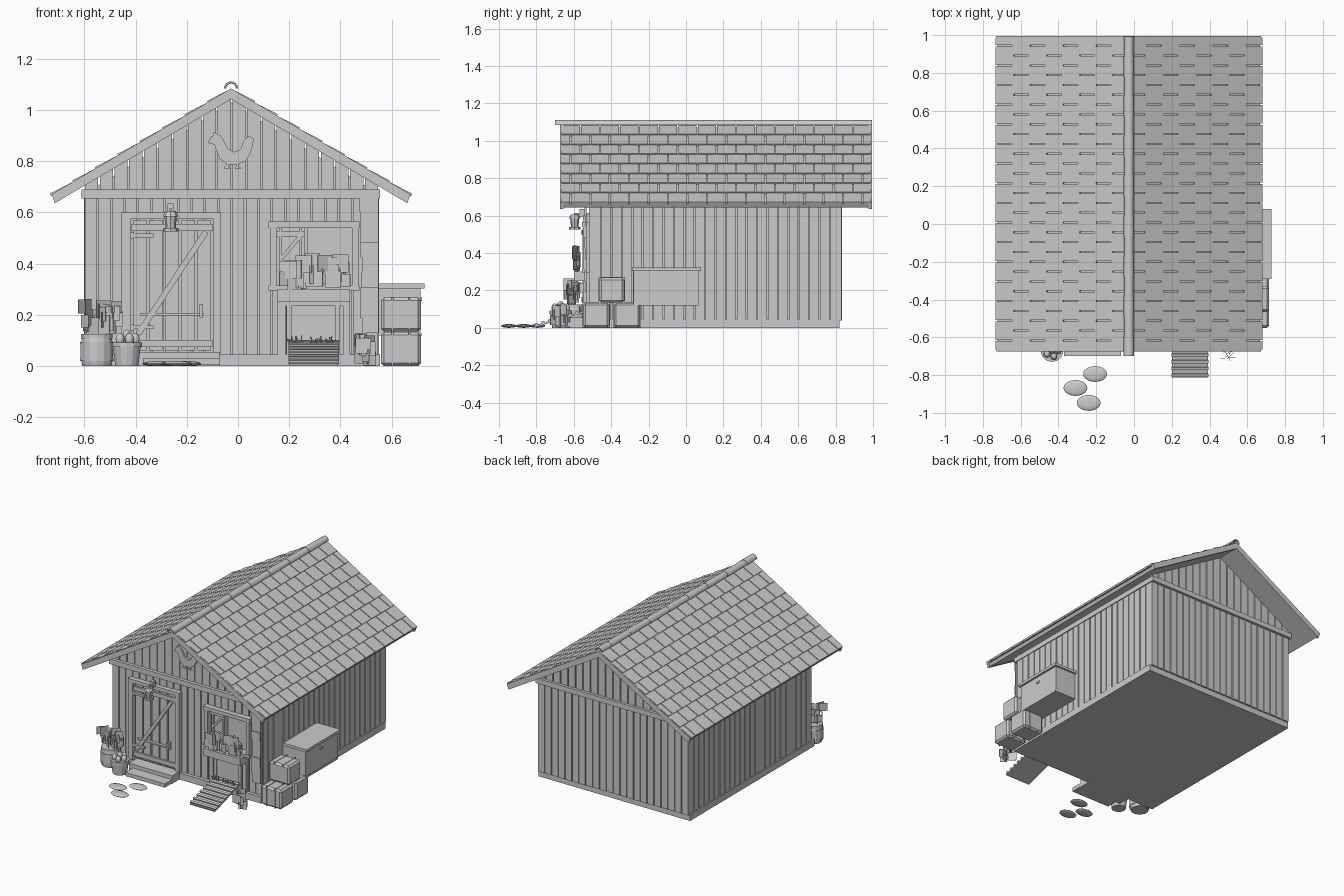
import bpy, bmesh, math, random
from mathutils import Matrix, Vector

random.seed(4)
grey = bpy.data.materials.new("plain grey")
grey.diffuse_color = (0.6, 0.6, 0.6, 1)
RX, SL = -0.027, 0.59            # ridge x and roof slope
ANG = math.atan(SL)


def make(name, bm, smooth=False):
    bmesh.ops.recalc_face_normals(bm, faces=bm.faces[:])
    me = bpy.data.meshes.new(name)
    bm.to_mesh(me)
    bm.free()
    me.materials.append(grey)
    ob = bpy.data.objects.new(name, me)
    bpy.context.collection.objects.link(ob)
    if smooth:
        bpy.ops.object.select_all(action='DESELECT')
        ob.select_set(True)
        bpy.context.view_layer.objects.active = ob
        bpy.ops.object.shade_smooth_by_angle(angle=math.radians(40))
    return ob


def box(bm, c, s, rot=Matrix(), bev=0):
    m = Matrix.Translation(c) @ rot @ Matrix.Diagonal((*s, 1))
    v = bmesh.ops.create_cube(bm, size=1, matrix=m)['verts']
    if bev:
        e = list({e for x in v for e in x.link_edges})
        bmesh.ops.bevel(bm, geom=e, offset=bev, segments=1, affect='EDGES')


def span(bm, x0, x1, y0, y1, z0, z1, bev=0):
    box(bm, ((x0 + x1) / 2, (y0 + y1) / 2, (z0 + z1) / 2), (x1 - x0, y1 - y0, z1 - z0), bev=bev)


def beam(bm, p, q, w, d):
    p, q = Vector(p), Vector(q)
    box(bm, (p + q) / 2, ((q - p).length, d, w), (q - p).to_track_quat('X', 'Z').to_matrix().to_4x4())


def prism(bm, pts, y0, y1):
    f = bm.faces.new([bm.verts.new((x, y0, z)) for x, z in pts])
    r = bmesh.ops.extrude_face_region(bm, geom=[f])
    bmesh.ops.translate(bm, vec=(0, y1 - y0, 0),
                        verts=[v for v in r['geom'] if isinstance(v, bmesh.types.BMVert)])


def drum(bm, x, y, z0, z1, r0, r1, n=14):
    bmesh.ops.create_cone(bm, cap_ends=True, segments=n, radius1=r0, radius2=r1, depth=z1 - z0,
                          matrix=Matrix.Translation((x, y, (z0 + z1) / 2)))


def leaves(name, n, xr, yr, zr, size, yaw):
    bm = bmesh.new()
    for _ in range(n):
        s = random.uniform(0.6, 1) * size
        box(bm, [random.uniform(a + s / 2, b - s / 2) if b - a > s else (a + b) / 2 for a, b in (xr, yr, zr)],
            (s, 0.002, s), Matrix.Rotation(random.uniform(-yaw, yaw), 4, 'Z'))
    make(name, bm)


def splits(a, b, w):
    n = round((b - a) / w)
    return [(a + (b - a) * i / n + 0.003, a + (b - a) * (i + 1) / n - 0.003) for i in range(n)]


# Solid body, sill and wall top beams
bm = bmesh.new()
span(bm, -0.585, 0.535, -0.50, 0.815, 0.03, 0.69)
prism(bm, [(-0.585, 0.68), (0.535, 0.68), (RX, 1.03)], -0.50, 0.815)
make("wall_core", bm)
bm = bmesh.new()
span(bm, -0.605, 0.555, -0.54, 0.82, 0, 0.045)
make("base_sill", bm)
bm = bmesh.new()
for y0, y1 in ((-0.54, -0.50), (0.815, 0.85)):
    span(bm, -0.61, 0.555, y0, y1, 0.655, 0.69)
for x0, x1 in ((-0.61, -0.58), (0.53, 0.555)):
    span(bm, x0, x1, -0.53, 0.84, 0.655, 0.69)
make("wall_top_beams", bm)

# Vertical wall planks on all sides, window left open at the front
bm = bmesh.new()
for a, b in splits(-0.60, 0.55, 0.052):
    d = random.uniform(0, 0.004)
    if b < 0.15 or a > 0.445:
        span(bm, a, b, -0.516 - d, -0.499, 0.04, 0.66)
    else:
        span(bm, a, b, -0.516 - d, -0.499, 0.04, 0.30)
        span(bm, a, b, -0.516 - d, -0.499, 0.54, 0.66)
    span(bm, a, b, 0.814, 0.83 + d, 0.04, 0.66)
for a, b in splits(-0.51, 0.825, 0.055):
    d = random.uniform(0, 0.004)
    span(bm, 0.534, 0.547 + d, a, b, 0.04, 0.66)
    span(bm, -0.597 - d, -0.584, a, b, 0.04, 0.66)
make("wall_planks", bm)

# Gable planks following the roof
bm = bmesh.new()
top = lambda x: 1.045 - SL * abs(x - RX)
for a, b in splits(-0.60, 0.55, 0.058):
    pts = [(a, 0.685), (b, 0.685), (b, top(b))] + ([(RX, top(RX))] if a < RX < b else []) + [(a, top(a))]
    prism(bm, pts, -0.518, -0.499)
    prism(bm, pts, 0.814, 0.832)
make("gable_planks", bm)

# Roof slab, gable end boards
def chevron(bm, hi, lo, w, y0, y1):
    prism(bm, [(RX, hi), (RX + w, hi - SL * w), (RX + w - 0.012, lo - SL * (w - 0.012)), (RX, lo),
               (RX - w + 0.012, lo - SL * (w - 0.012)), (RX - w, hi - SL * w)], y0, y1)
bm = bmesh.new()
chevron(bm, 1.072, 1.045, 0.695, -0.66, 0.98)
make("roof_slab", bm)
bm = bmesh.new()
for y0, y1 in ((-0.674, -0.655), (0.975, 0.994)):
    chevron(bm, 1.084, 1.042, 0.70, y0, y1)
make("gable_end_boards", bm)

# Staggered shingles
bm = bmesh.new()
row = 0.70 / math.cos(ANG) / 8
for side in (-1, 1):
    rot = Matrix.Rotation(side * (ANG - 0.06), 4, 'Y')
    for k in range(8):
        s = (k + 0.5) * row
        x, z = RX + side * s * math.cos(ANG), 1.08 - s * math.sin(ANG)
        for j in range(17):
            a = max(-0.668, -0.668 + 0.104 * (j - 0.5 * (k % 2)))
            b = min(0.99, -0.668 + 0.104 * (j + 1 - 0.5 * (k % 2)))
            if b - a > 0.02:
                box(bm, (x, (a + b) / 2, z), (row + 0.006, b - a - 0.006, 0.012), rot)
make("roof_shingles", bm)

# Half-round ridge caps
bm = bmesh.new()
arc = [math.pi * i / 8 for i in range(9)]
for i in range(16):
    y, r = -0.70 + i * 0.1057, 0.028 - 0.002 * (i % 2)
    pts = [(RX + q * math.cos(t), 1.084 + q * math.sin(t))
           for q, ts in ((r, arc), (r - 0.007, arc[::-1])) for t in ts]
    prism(bm, pts, y, y + 0.108)
make("ridge_caps", bm, True)

# Hen cut-out on the gable, traced roughly
hen = [(-0.117, .871), (-.105, .898), (-.098, .898), (-.094, .915), (-.08, .905), (-.066, .898), (-.055, .88),
       (-.04, .85), (-.016, .836), (.01, .846), (.022, .88), (.043, .9), (.062, .886), (.056, .855), (.046, .825),
       (.028, .80), (.004, .79), (.004, .777), (.016, .772), (-.012, .772), (-.005, .788), (-.036, .788),
       (-.036, .777), (-.026, .772), (-.056, .772), (-.045, .79), (-.07, .808), (-.086, .845), (-.092, .865)]
bm = bmesh.new()
prism(bm, hen, -0.53, -0.515)
make("hen_cutout", bm)

# Door with frame, planks, braces and ironwork
bm = bmesh.new()
span(bm, -0.457, -0.42, -0.55, -0.51, 0.045, 0.60)
span(bm, -0.096, -0.066, -0.55, -0.51, 0.045, 0.60)
span(bm, -0.457, -0.066, -0.55, -0.51, 0.575, 0.60)
make("door_frame", bm)
bm = bmesh.new()
for a, b in splits(-0.415, -0.10, 0.063):
    span(bm, a + 0.002, b - 0.002, -0.535, -0.51, 0.062, 0.57)
make("door_planks", bm)
bm = bmesh.new()
for z in (0.527, 0.075):
    span(bm, -0.415, -0.10, -0.547, -0.53, z, z + 0.028)
beam(bm, (-0.39, -0.545, 0.125), (-0.125, -0.545, 0.525), 0.022, 0.016)
make("door_braces", bm)
bm = bmesh.new()
for z in (0.503, 0.145):
    span(bm, -0.415, -0.33, -0.557, -0.54, z, z + 0.014)
    span(bm, -0.42, -0.405, -0.56, -0.54, z - 0.006, z + 0.02)
span(bm, -0.38, -0.135, -0.555, -0.535, 0.197, 0.207)
span(bm, -0.15, -0.137, -0.57, -0.535, 0.19, 0.24)
make("door_ironwork", bm)

# Lamp above the door
bm = bmesh.new()
span(bm, -0.275, -0.252, -0.57, -0.54, 0.595, 0.635)
drum(bm, -0.263, -0.595, 0.585, 0.605, 0.032, 0.02, 8)
drum(bm, -0.263, -0.595, 0.54, 0.585, 0.02, 0.024, 8)
drum(bm, -0.263, -0.595, 0.525, 0.54, 0.03, 0.03, 8)
span(bm, -0.268, -0.258, -0.60, -0.51, 0.605, 0.615)
make("door_lamp", bm)

# Window: frame, casement, flower box
bm = bmesh.new()
for x in (0.125, 0.445):
    span(bm, x, x + 0.025, -0.55, -0.50, 0.30, 0.565)
span(bm, 0.12, 0.475, -0.555, -0.50, 0.54, 0.565)
span(bm, 0.12, 0.475, -0.555, -0.50, 0.295, 0.315)
span(bm, 0.258, 0.272, -0.535, -0.50, 0.31, 0.545)
make("window_frame", bm)
bm = bmesh.new()
span(bm, 0.15, 0.26, -0.52, -0.505, 0.505, 0.525)
span(bm, 0.16, 0.172, -0.52, -0.505, 0.31, 0.54)
span(bm, 0.24, 0.25, -0.52, -0.505, 0.31, 0.54)
beam(bm, (0.17, -0.515, 0.42), (0.245, -0.515, 0.51), 0.014, 0.014)
make("window_casement", bm)
bm = bmesh.new()
span(bm, 0.155, 0.437, -0.60, -0.515, 0.25, 0.30)
make("flower_box", bm)
leaves("window_flowers", 26, (0.15, 0.445), (-0.63, -0.55), (0.29, 0.44), 0.075, 0.5)

# Hen hatch, straw and ramp
bm = bmesh.new()
for x0, x1 in ((0.155, 0.185), (0.41, 0.437), (0.19, 0.21), (0.378, 0.398)):
    span(bm, x0, x1, -0.535, -0.51, 0.045, 0.25)
span(bm, 0.155, 0.437, -0.54, -0.51, 0.235, 0.252)
span(bm, 0.205, 0.385, -0.527, -0.51, 0.05, 0.24)
make("hen_hatch", bm)
bm = bmesh.new()
for i in range(24):
    x = random.uniform(0.205, 0.39)
    beam(bm, (x, -0.56, 0.075), (x + random.uniform(-0.02, 0.02), -0.57, random.uniform(0.09, 0.12)), 0.004, 0.004)
make("hatch_straw", bm)
bm = bmesh.new()
tilt = Matrix.Rotation(math.atan2(0.08, 0.27), 4, 'X')
box(bm, (0.296, -0.675, 0.047), (0.19, 0.285, 0.01), tilt)
for i in range(8):
    t = i / 7
    box(bm, (0.296, -0.80 + 0.25 * t, 0.018 + 0.074 * t), (0.197, 0.016, 0.013), tilt)
make("hen_ramp", bm)

# Door steps and stepping stones
bm = bmesh.new()
span(bm, -0.40, -0.07, -0.62, -0.53, 0, 0.055)
span(bm, -0.37, -0.07, -0.70, -0.61, 0.004, 0.03)
make("door_steps", bm)
bm = bmesh.new()
for x, y in ((-0.206, -0.794), (-0.31, -0.868), (-0.24, -0.947)):
    bmesh.ops.create_uvsphere(bm, u_segments=20, v_segments=8, radius=1,
                              matrix=Matrix.Translation((x, y, 0.01)) @ Matrix.Diagonal((0.063, 0.042, 0.01, 1)))
make("stepping_stones", bm, True)

# Barrel planter and basket of eggs
bm = bmesh.new()
for z0, z1, r0, r1 in ((0, .03, .058, .065), (.03, .085, .065, .065), (.085, .115, .065, .058),
                       (.108, .125, .063, .063), (.02, .03, .067, .067), (.085, .095, .067, .067)):
    drum(bm, -0.551, -0.60, z0, z1, r0, r1)
make("barrel_planter", bm)
leaves("barrel_leaves", 26, (-0.635, -0.45), (-0.66, -0.56), (0.12, 0.265), 0.075, 1.2)
bm = bmesh.new()
drum(bm, -0.434, -0.67, 0, 0.08, 0.046, 0.056)
drum(bm, -0.434, -0.67, 0.075, 0.092, 0.06, 0.06)
make("egg_basket", bm)
bm = bmesh.new()
for i in range(6):
    t, r = i * math.tau / 5, 0.033 if i < 5 else 0
    bmesh.ops.create_uvsphere(bm, u_segments=10, v_segments=6, radius=1, matrix=Matrix.Translation(
        (-0.434 + r * math.cos(t), -0.67 + r * math.sin(t), 0.105 if i < 5 else 0.118))
        @ Matrix.Diagonal((0.018, 0.018, 0.025, 1)))
make("eggs", bm, True)

# Corner vine and low plant
bm = bmesh.new()
for i in range(9):
    z = 0.13 + i * 0.059
    span(bm, 0.48 + random.uniform(-.006, .006), 0.548, -0.535 - 0.004 * (i % 3), -0.533, z, z + 0.06)
make("corner_vine", bm)
leaves("corner_plant", 12, (0.445, 0.545), (-0.75, -0.62), (0, 0.13), 0.06, 1.2)

# Straw bales and nest box on the right side
bm = bmesh.new()
for y0, y1, z0 in ((-0.55, -0.41, 0), (-0.385, -0.245, 0), (-0.465, -0.33, 0.135)):
    span(bm, 0.558, 0.715, y0, y1, z0, z0 + 0.133, bev=0.012)
    for x in (0.60, 0.665):
        span(bm, x, x + 0.006, y0 - 0.003, y1 + 0.003, z0 + 0.001, z0 + 0.136)
make("straw_bales", bm)
bm = bmesh.new()
span(bm, 0.54, 0.712, -0.28, 0.068, 0.12, 0.305)
span(bm, 0.70, 0.716, -0.28, 0.068, 0.118, 0.13)
span(bm, 0.71, 0.718, -0.12, -0.095, 0.255, 0.268)
make("nest_box", bm)
bm = bmesh.new()
span(bm, 0.54, 0.727, -0.29, 0.08, 0.303, 0.322)
make("nest_box_lid", bm)
